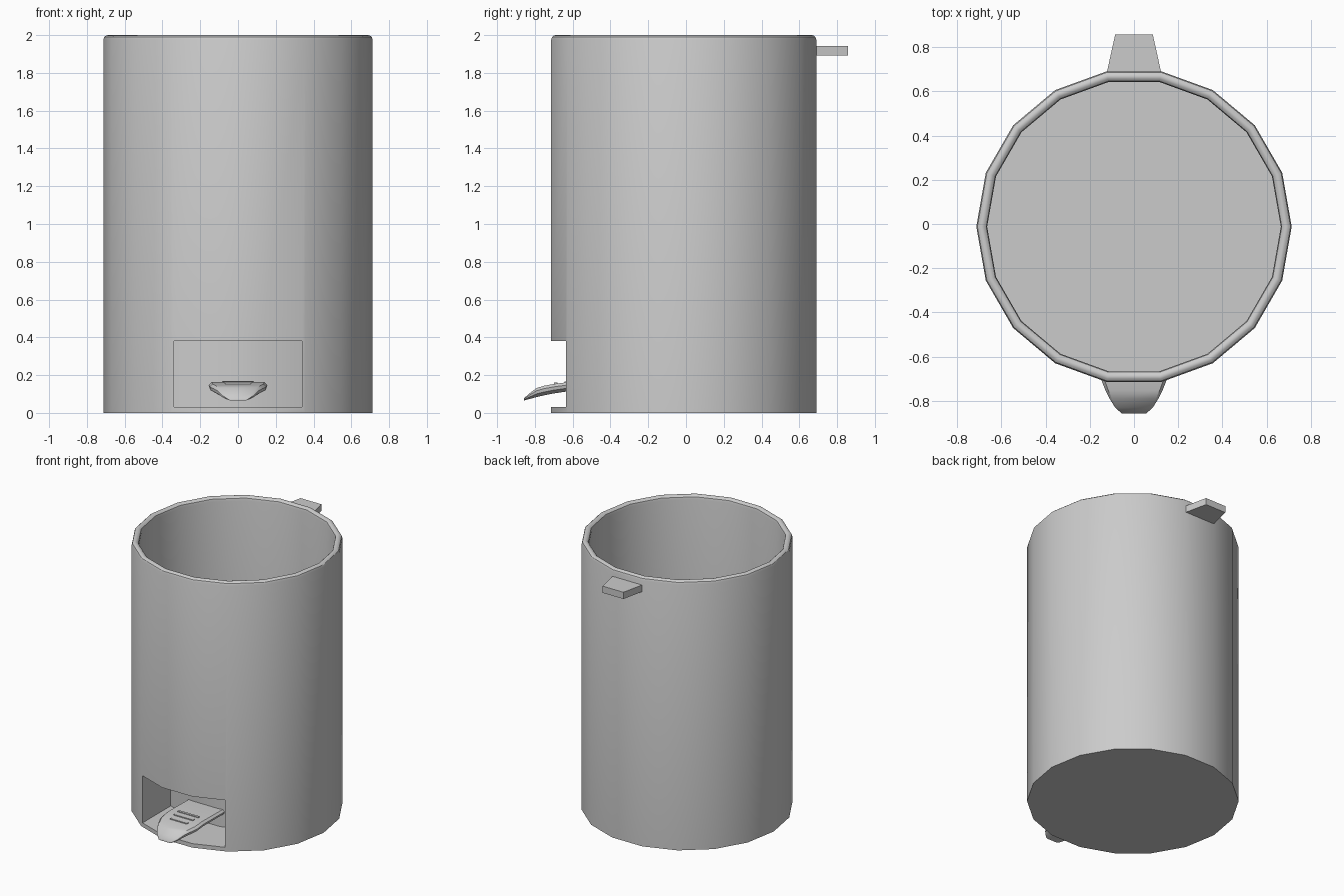
import bpy, bmesh, math

if "Cube" in bpy.data.objects:
    bpy.data.objects.remove(bpy.data.objects["Cube"])

CY = -0.012      # body centre in y
SIDES = 18


def make(name, bm):
    bmesh.ops.recalc_face_normals(bm, faces=bm.faces)
    me = bpy.data.meshes.new(name)
    bm.to_mesh(me)
    bm.free()
    ob = bpy.data.objects.new(name, me)
    bpy.context.collection.objects.link(ob)
    return ob


def activate(ob):
    bpy.ops.object.select_all(action='DESELECT')
    ob.select_set(True)
    bpy.context.view_layer.objects.active = ob


def smooth(ob, angle=30):
    activate(ob)
    bpy.ops.object.shade_smooth_by_angle(angle=math.radians(angle))


def loft(name, rings):
    """Closed solid through equal-length rings of points."""
    bm = bmesh.new()
    loops = [[bm.verts.new(p) for p in r] for r in rings]
    for a, b in zip(loops, loops[1:]):
        n = len(a)
        for i in range(n):
            bm.faces.new((a[i], a[(i + 1) % n], b[(i + 1) % n], b[i]))
    bm.faces.new(loops[0])
    bm.faces.new(loops[-1])
    return make(name, bm)


def ring(r, z):
    return [(r * math.cos(2 * math.pi * i / SIDES),
             CY + r * math.sin(2 * math.pi * i / SIDES), z) for i in range(SIDES)]


def prism(name, outline, z0, z1):
    return loft(name, [[(x, y, z) for x, y in outline] for z in (z0, z1)])


# Hollow body with a rounded rim and a raised inner floor
profile = [(0.713, 0), (0.713, 1.975), (0.708, 1.99), (0.698, 1.998), (0.688, 2.0),
           (0.678, 1.997), (0.668, 1.988), (0.664, 1.97), (0.664, 0.43)]
body = loft("bin_body", [ring(r, z) for r, z in profile])

# Pedal recess: its back follows the three front facets
recess = prism("recess_cutter", [(-0.34, -0.9), (0.34, -0.9), (0.34, -0.305),
                                 (0.12, -0.385), (-0.12, -0.385), (-0.34, -0.305)], 0.03, 0.38)
recess.hide_render = True
cut = body.modifiers.new("recess", 'BOOLEAN')
cut.operation = 'DIFFERENCE'
cut.solver = 'EXACT'
cut.object = recess
activate(body)
bpy.ops.object.modifier_apply(modifier=cut.name)
bpy.data.objects.remove(recess)
smooth(body)

# Foot pedal: stations of y, half width, top z, bottom z
stations = [(-0.38, 0.155, 0.16, 0.115), (-0.62, 0.155, 0.163, 0.115),
            (-0.70, 0.150, 0.153, 0.103), (-0.75, 0.130, 0.144, 0.093),
            (-0.79, 0.110, 0.132, 0.084), (-0.83, 0.085, 0.102, 0.073),
            (-0.857, 0.055, 0.078, 0.066)]


def section(y, w, t, b):
    h = t - b
    half = [(w * 0.75, b), (w * 0.97, b + h * 0.35), (w, t - h * 0.3), (w * 0.9, t)]
    return [(x, y, z) for x, z in half] + [(-x, y, z) for x, z in reversed(half)]


pedal = loft("foot_pedal", [section(*s) for s in stations])
smooth(pedal, 40)

# Grip ridges across the pedal
for i, (y, z, w) in enumerate([(-0.58, 0.163, 0.085), (-0.635, 0.162, 0.08), (-0.69, 0.155, 0.07)]):
    prism(f"pedal_ridge_{i + 1}", [(-w, y - 0.009), (w, y - 0.009), (w, y + 0.009), (-w, y + 0.009)],
          z - 0.02, z + 0.005)

# Tapered tab at the back of the rim
prism("rear_tab", [(-0.125, 0.675), (0.125, 0.675), (0.085, 0.857), (-0.085, 0.857)], 1.893, 1.943)
